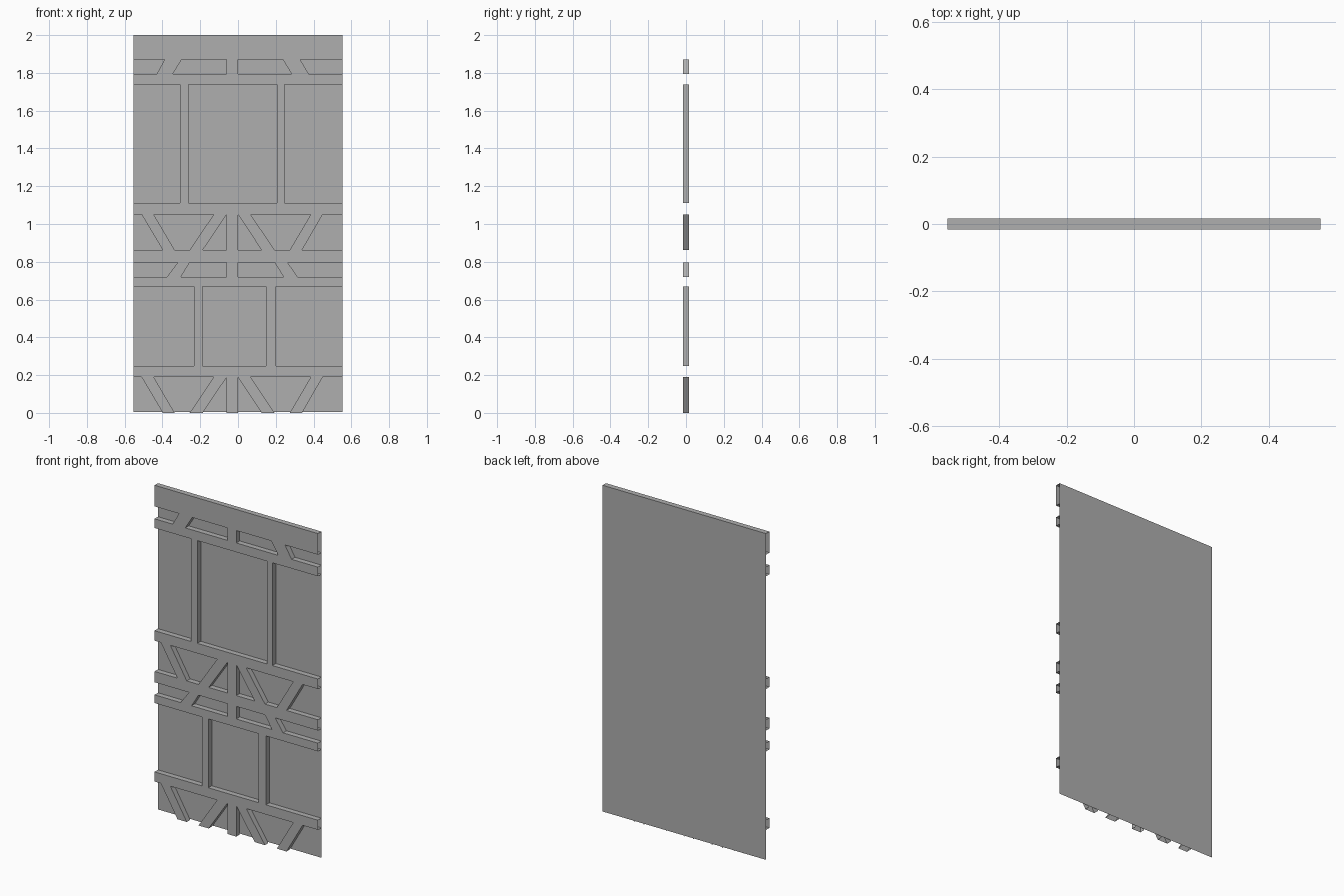
import bpy, bmesh
from mathutils import Vector

if "Cube" in bpy.data.objects:
    bpy.data.objects.remove(bpy.data.objects["Cube"])

W, F, B = 0.553, -0.0165, 0.0165   # half width, front plane, back plane

grey = bpy.data.materials.new("dark_grey")
grey.diffuse_color = (0.43, 0.43, 0.43, 1)
grey.use_nodes = True
grey.node_tree.nodes["Principled BSDF"].inputs["Base Color"].default_value = grey.diffuse_color


def quad(bm, pts, facing):
    face = bm.faces.new([bm.verts.new(p) for p in pts])
    face.normal_update()
    if face.normal.dot(Vector(facing)) < 0:
        face.normal_flip()


def front(bm, tl, tr, bl, br, zt, zb):
    quad(bm, [(tl, F, zt), (tr, F, zt), (br, F, zb), (bl, F, zb)], (0, -1, 0))


def side(bm, x0, z0, x1, z1, facing):
    """Return wall running from the front plane back to the wall panel."""
    if abs(x1 - x0) + abs(z1 - z0) > 0.001:
        quad(bm, [(x0, F, z0), (x1, F, z1), (x1, B, z1), (x0, B, z0)], facing)


def finish(bm, name):
    bmesh.ops.remove_doubles(bm, verts=bm.verts, dist=0.0002)
    mesh = bpy.data.meshes.new(name)
    bm.to_mesh(mesh)
    bm.free()
    mesh.materials.append(grey)
    bpy.context.collection.objects.link(bpy.data.objects.new(name, mesh))


def upright(a, b):
    return (a, b, a, b)


# Post rows: top z, bottom z, posts as (top left, top right, bottom left, bottom right)
middle = upright(-0.06, 0.0)
braces = [(-.51, -.446, -.398, -.335), (-.129, -.06, -.256, -.187), middle,
          (0, .067, .125, .194), (.385, .448, .274, .339)]
rows = [
    (1.871, 1.795, [(-.388, -.298, -.43, -.345), middle, (.237, .329, .284, .374)]),
    (1.739, 1.111, [upright(-.306, -.263), upright(.207, .245)]),
    (1.050, 0.862, braces),
    (0.796, 0.719, [(-.319, -.256, -.377, -.303), middle, (.194, .263, .242, .316)]),
    (0.669, 0.248, [upright(-.232, -.189), upright(.149, .2)]),
    (0.189, 0.0, braces),
]

# Timber frame: open-ended beams and posts with one flush front
bm = bmesh.new()
beam_top = 2.0
side(bm, -W, 2.0, W, 2.0, (0, 0, 1))
for zt, zb, posts in rows:
    front(bm, -W, W, -W, W, beam_top, zt)
    beam_top = zb
    left_t = left_b = -W
    for tl, tr, bl, br in posts + [(W, W, W, W)]:
        # beam edges seen in the opening left of this post
        side(bm, left_t, zt, tl, zt, (0, 0, -1))
        if zb > 0:
            side(bm, left_b, zb, bl, zb, (0, 0, 1))
        left_t, left_b = tr, br
        if tl < W:
            front(bm, tl, tr, bl, br, zt, zb)
            side(bm, tl, zt, bl, zb, (-1, 0, 0))
            side(bm, tr, zt, br, zb, (1, 0, 0))
finish(bm, "timber_frame")

# Flat wall panel behind the frame
bm = bmesh.new()
quad(bm, [(-W, B, 0.006), (W, B, 0.006), (W, B, 2.0), (-W, B, 2.0)], (0, -1, 0))
finish(bm, "wall_panel")
